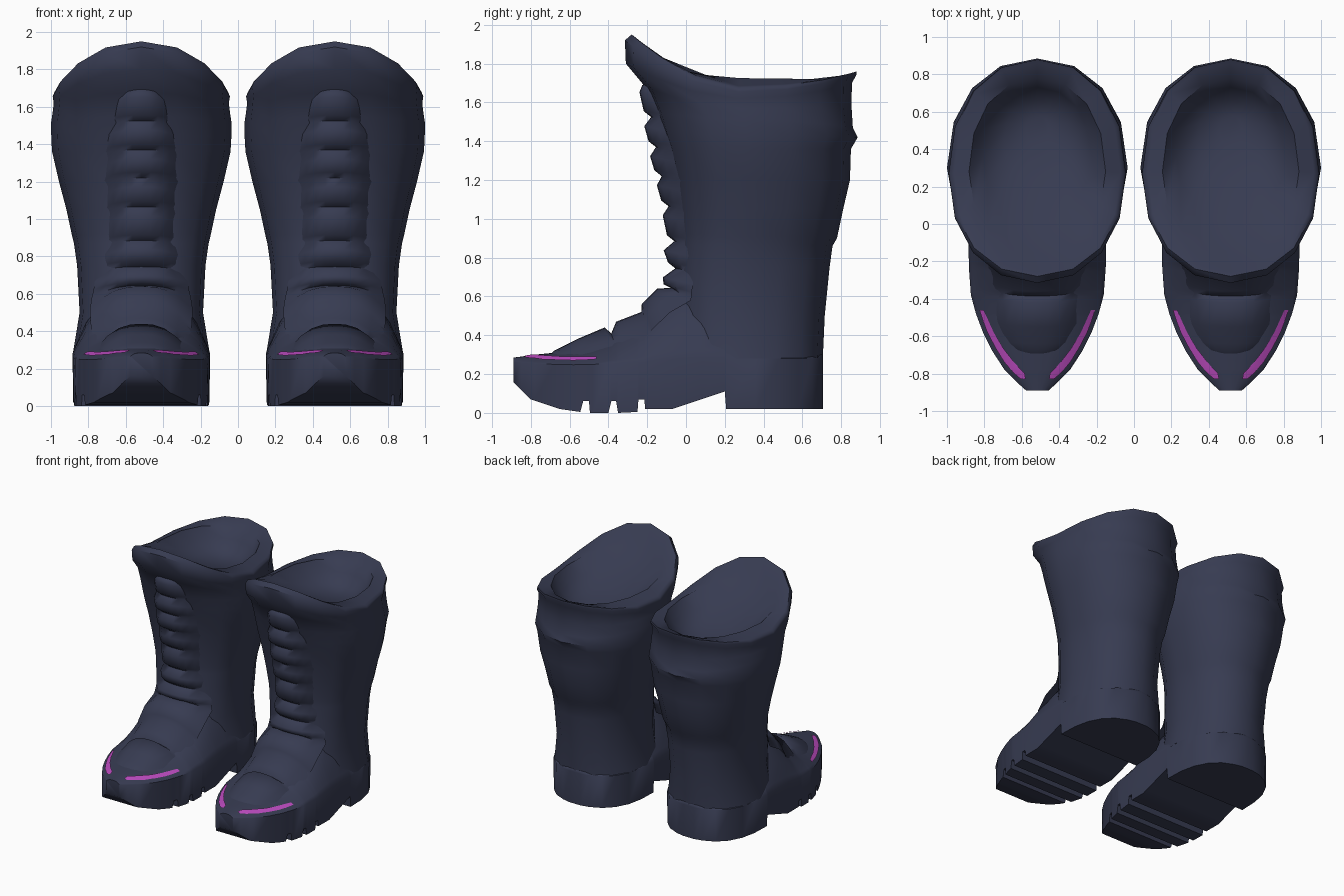
import bpy, bmesh, math

def material(name, rgb):
    m = bpy.data.materials.new(name)
    m.diffuse_color = (*rgb, 1)
    return m

NAVY = material("dark navy rubber", (0.038, 0.044, 0.083))
PINK = material("magenta paint", (0.50, 0.07, 0.52))

def interp(table, y):
    """Piecewise linear lookup in rows sorted by their first value."""
    if y <= table[0][0]:
        return table[0][1:]
    for a, b in zip(table, table[1:]):
        if y <= b[0]:
            t = (y - a[0]) / (b[0] - a[0])
            return tuple(p + (q - p) * t for p, q in zip(a[1:], b[1:]))
    return table[-1][1:]

def loft(name, rings, mat, closed=True, caps=(True, True), angle=40):
    """Skin a list of equal-length point rings and place one copy per boot."""
    bm = bmesh.new()
    vs = [[bm.verts.new(p) for p in r] for r in rings]
    n = len(rings[0])
    for a, b in zip(vs, vs[1:]):
        for i in range(n if closed else n - 1):
            j = (i + 1) % n
            bm.faces.new((a[i], a[j], b[j], b[i]))
    for cap, ring in zip(caps, (vs[0], vs[-1])):
        if cap and closed:
            bm.faces.new(ring)
    if closed:
        bmesh.ops.recalc_face_normals(bm, faces=bm.faces)
    me = bpy.data.meshes.new(name)
    bm.to_mesh(me)
    bm.free()
    me.materials.append(mat)
    for side, x in (("left", -0.517), ("right", 0.517)):
        ob = bpy.data.objects.new(f"{side}_{name}", me)
        ob.location.x = x
        bpy.context.collection.objects.link(ob)
    bpy.ops.object.select_all(action='DESELECT')
    ob.select_set(True)
    bpy.context.view_layer.objects.active = ob
    bpy.ops.object.shade_smooth_by_angle(angle=math.radians(angle))

# Shaft: outside, flared collar, lip, then the shallow bowl inside
# rows: front z, side z, back z, front y, back y, half width, centre y
SHAFT = [
    (.28, .28, .28, -.04, .705, .366, .30),
    (.50, .50, .50, -.04, .715, .330, .30),
    (.75, .75, .75, -.03, .74, .343, .31),
    (.87, .87, .86, -.025, .755, .360, .32),
    (.92, .91, .90, -.025, .778, .370, .33),
    (1.05, 1.05, 1.05, -.04, .81, .40, .33),
    (1.20, 1.20, 1.20, -.06, .845, .44, .33),
    (1.36, 1.36, 1.36, -.10, .85, .477, .32),
    (1.45, 1.43, 1.42, -.13, .885, .481, .31),
    (1.55, 1.51, 1.47, -.16, .86, .483, .30),
    (1.68, 1.57, 1.58, -.21, .853, .474, .28),
    (1.80, 1.62, 1.70, -.31, .855, .468, .27),
    (1.92, 1.655, 1.745, -.315, .88, .474, .27),
    (1.95, 1.675, 1.76, -.28, .88, .466, .27),
    (1.935, 1.685, 1.75, -.26, .86, .445, .27),
    (1.80, 1.725, 1.715, -.15, .78, .365, .28),
    (1.69, 1.63, 1.64, .05, .73, .29, .36),
    (1.60, 1.57, 1.57, .24, .66, .18, .45),
    (1.55, 1.54, 1.54, .42, .58, .06, .51),
]
# roundness of the front half by height (smaller is boxier)
ROUND = [(.28, .72), (.75, .78), (1.05, .85), (1.45, .93)]

def shaft_ring(zf, zs, zb, yf, yb, hw, yc, n=16):
    ring = []
    for i in range(n):
        a = 2 * math.pi * i / n
        c, s = math.cos(a), math.sin(a)
        e = .93 if c > 0 else interp(ROUND, zs)[0]
        px = math.copysign(abs(s) ** e, s)
        py = math.copysign(abs(c) ** e, c)
        y = yc + py * ((yb - yc) if c > 0 else (yc - yf))
        z = zs + ((zb - zs) * c * c if c > 0 else (zf - zs) * abs(c) ** 1.6)
        ring.append((hw * px, y, z))
    return ring

loft("boot_shaft", [shaft_ring(*r) for r in SHAFT], NAVY, caps=(False, True), angle=50)

# Foot: tread profile below, domed upper above
TREAD = [(-.89, .16), (-.80, .07), (-.65, .02), (-.545, .005), (-.53, .06),
         (-.50, .06), (-.495, 0), (-.40, 0), (-.385, .06), (-.36, .06),
         (-.35, 0), (-.25, .005), (-.245, .07), (-.215, .07), (-.21, .02),
         (-.07, .02), (.20, .11), (.207, .02), (.705, .02)]
# rows: y, half width, welt z, crown z
UPPER = [(-.89, .06, .265, .285), (-.85, .105, .260, .29), (-.78, .175, .255, .30),
         (-.68, .24, .25, .31), (-.58, .29, .248, .325), (-.48, .328, .25, .345),
         (-.38, .355, .255, .38), (-.23, .366, .26, .48), (-.14, .367, .27, .57),
         (-.04, .368, .28, .62), (.08, .368, .28, .66), (.20, .368, .28, .60),
         (.36, .362, .28, .32), (.48, .336, .28, .32), (.58, .283, .28, .32),
         (.65, .21, .28, .32), (.69, .12, .28, .31), (.705, .05, .28, .30)]

def upper_z(u, zs, zt):
    return zs + (zt - zs) * (1 - abs(u) ** 2.6)

def foot_ring(y, n=10):
    zb, = interp(TREAD, y)
    hw, zs, zt = interp(UPPER, y)
    ring = [(-hw * .99, y, zb), (hw * .99, y, zb)]
    for i in range(n + 1):
        u = math.cos(math.pi * i / n)
        ring.append((hw * u, y, upper_z(u, zs, zt)))
    return ring

stations = sorted({r[0] for r in TREAD} | {r[0] for r in UPPER})
loft("foot_and_sole", [foot_ring(y) for y in stations], NAVY, angle=50)

# Front panel: toe puff, instep steps and padded ribs up the shin
# rows: y, z, half width, edge drop, lean of the drop direction
panel = [(-.70, .302, .09, .02, .2), (-.68, .32, .14, .04, .2),
         (-.64, .34, .19, .07, .2), (-.55, .385, .225, .10, .2),
         (-.42, .44, .245, .14, .2), (-.385, .41, .25, .10, .3),
         (-.36, .47, .255, .14, .3), (-.23, .52, .265, .12, .4),
         (-.228, .56, .27, .14, .4), (-.15, .64, .275, .14, .5),
         (-.075, .645, .265, .12, 1.0), (-.115, .662, .255, .15, 1.3)]
RIBS = [(.71, -.12), (.85, -.115), (1.03, -.12), (1.185, -.15),
        (1.335, -.185), (1.49, -.215), (1.665, -.24)]
for k, (z, y) in enumerate(RIBS):
    w = (.25, .215, .20, .20, .20, .20, .175)[k]
    if k:
        low = RIBS[k - 1][0] + .035
        panel.append((y + .06, low, w, .10, 1.4))
        panel.append((y + .022, low + .03, w, .14, 1.4))
    panel.append((y, z - .012, w, .16, 1.35))
panel.append((-.225, 1.69, .14, .12, 1.2))
panel.append((-.17, 1.71, .10, .08, 1.2))

def panel_row(y, z, w, drop, lean, n=8):
    row = []
    for i in range(n + 1):
        u = -1 + 2 * i / n
        d = drop * abs(u) ** 2.5
        row.append((w * u, y + d * math.sin(lean), z - d * math.cos(lean)))
    return row

loft("ribbed_front_panel", [panel_row(*r) for r in panel], NAVY, closed=False, angle=70)

# Painted toe stripes, laid just above the upper on both sides
# rows: y, centre x, half thickness
STRIPE = [(-.83, .075, .012), (-.80, .095, .028), (-.74, .15, .026),
          (-.66, .205, .020), (-.58, .25, .017), (-.52, .275, .015), (-.46, .298, .011)]
for label, sx in (("inner", 1), ("outer", -1)):
    rows = []
    for i in range(25):
        y = -.83 + .37 * i / 24
        x, t = interp(STRIPE, y)
        hw, zs, zt = interp(UPPER, y)
        row = []
        for k in (-1, 0, 1):
            px = min(x + k * t, hw * .98)
            row.append((sx * px, y, upper_z(px / hw, zs, zt) + .008))
        rows.append(row if sx > 0 else row[::-1])
    loft(f"toe_stripe_{label}", rows, PINK, closed=False)
